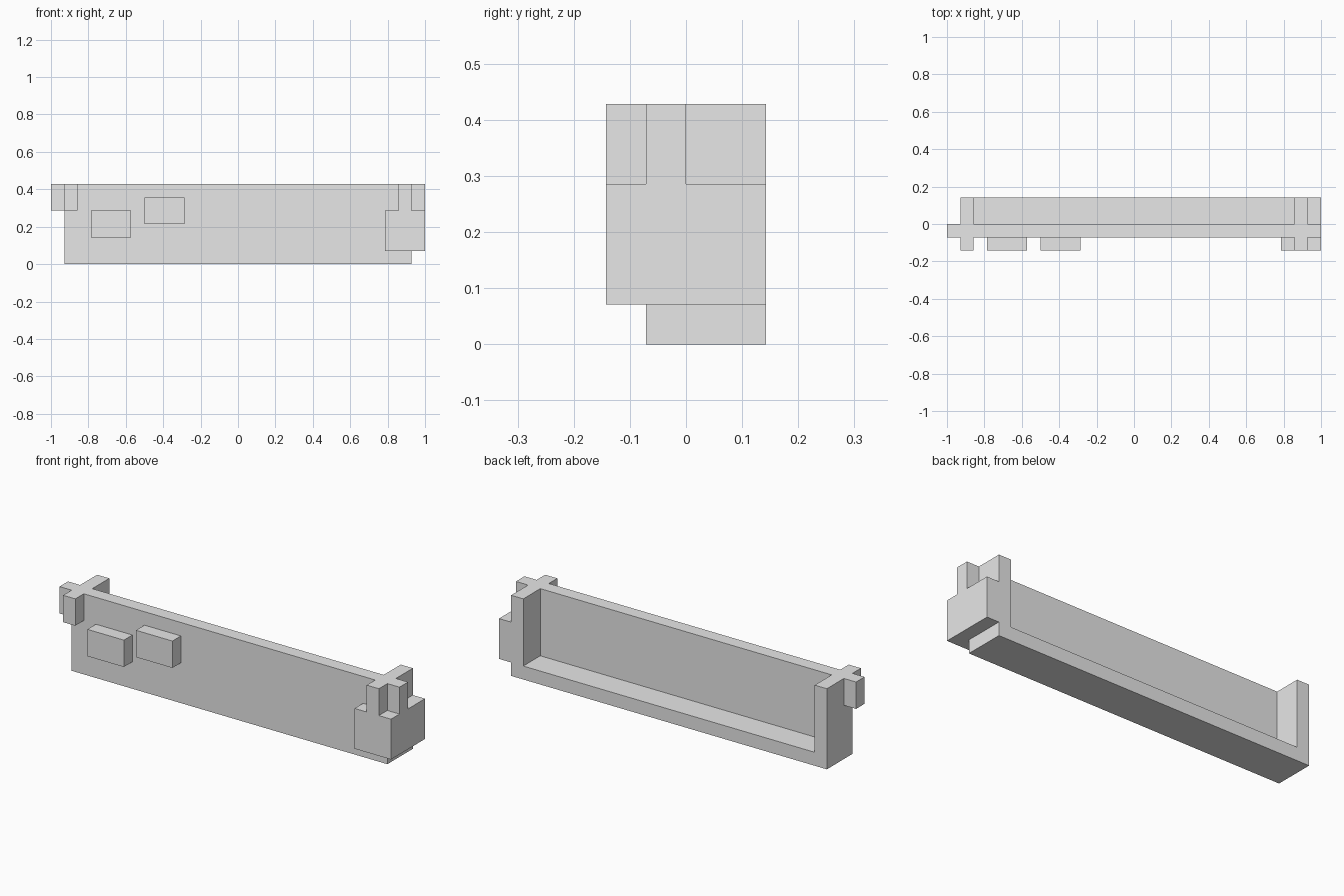
import bpy
import bmesh
from mathutils import Vector

cube = bpy.data.objects.get("Cube")
if cube:
    bpy.data.objects.remove(cube, do_unlink=True)

U = 1 / 14  # one grid unit; the model is 28 x 4 x 6 units

grey = bpy.data.materials.new("light_grey")
grey.use_nodes = True
grey.diffuse_color = (0.8, 0.8, 0.8, 1)
grey.node_tree.nodes["Principled BSDF"].inputs["Base Color"].default_value = (0.8, 0.8, 0.8, 1)


def prism(name, outline, z0, z1):
    """Extrude a plan outline from z0 to z1, in grid units."""
    bm = bmesh.new()
    base = bm.faces.new([bm.verts.new(Vector((x, y, z0)) * U) for x, y in outline])
    top = bmesh.ops.extrude_face_region(bm, geom=[base])["geom"]
    verts = [v for v in top if isinstance(v, bmesh.types.BMVert)]
    bmesh.ops.translate(bm, verts=verts, vec=(0, 0, (z1 - z0) * U))
    bmesh.ops.recalc_face_normals(bm, faces=bm.faces)
    mesh = bpy.data.meshes.new(name)
    bm.to_mesh(mesh)
    bm.free()
    mesh.materials.append(grey)
    obj = bpy.data.objects.new(name, mesh)
    bpy.context.collection.objects.link(obj)
    return obj


def box(name, x0, x1, y0, y1, z0, z1):
    return prism(name, [(x0, y0), (x1, y0), (x1, y1), (x0, y1)], z0, z1)


# Tray: front panel, floor and end walls, open at the top and back
tray = box("tray", -13, 13, -1, 2, 0, 6)
cutter = box("tray_cutter", -12, 12, 0, 3, 1, 7)
cutter.hide_render = True
cutter.hide_set(True)
cut = tray.modifiers.new("hollow", "BOOLEAN")
cut.operation = "DIFFERENCE"
cut.solver = "EXACT"
cut.object = cutter
bpy.context.view_layer.objects.active = tray
bpy.ops.object.modifier_apply(modifier=cut.name)
bpy.data.objects.remove(cutter, do_unlink=True)

# Pegs at both top front corners
for side, s in (("left", 1), ("right", -1)):
    side_x = sorted((13 * s, 14 * s))
    front_x = sorted((12 * s, 13 * s))
    box(side + "_side_peg", *side_x, -1, 0, 4, 6)
    box(side + "_front_peg", *front_x, -2, -1, 4, 6)

# L-shaped guard wrapping the left front corner
prism("corner_guard", [(11, -2), (14, -2), (14, 2), (13, 2), (13, -1), (11, -1)], 1, 4)

# Raised blocks on the front panel
box("lower_front_block", -11, -8, -2, -1, 2, 4)
box("upper_front_block", -7, -4, -2, -1, 3, 5)
